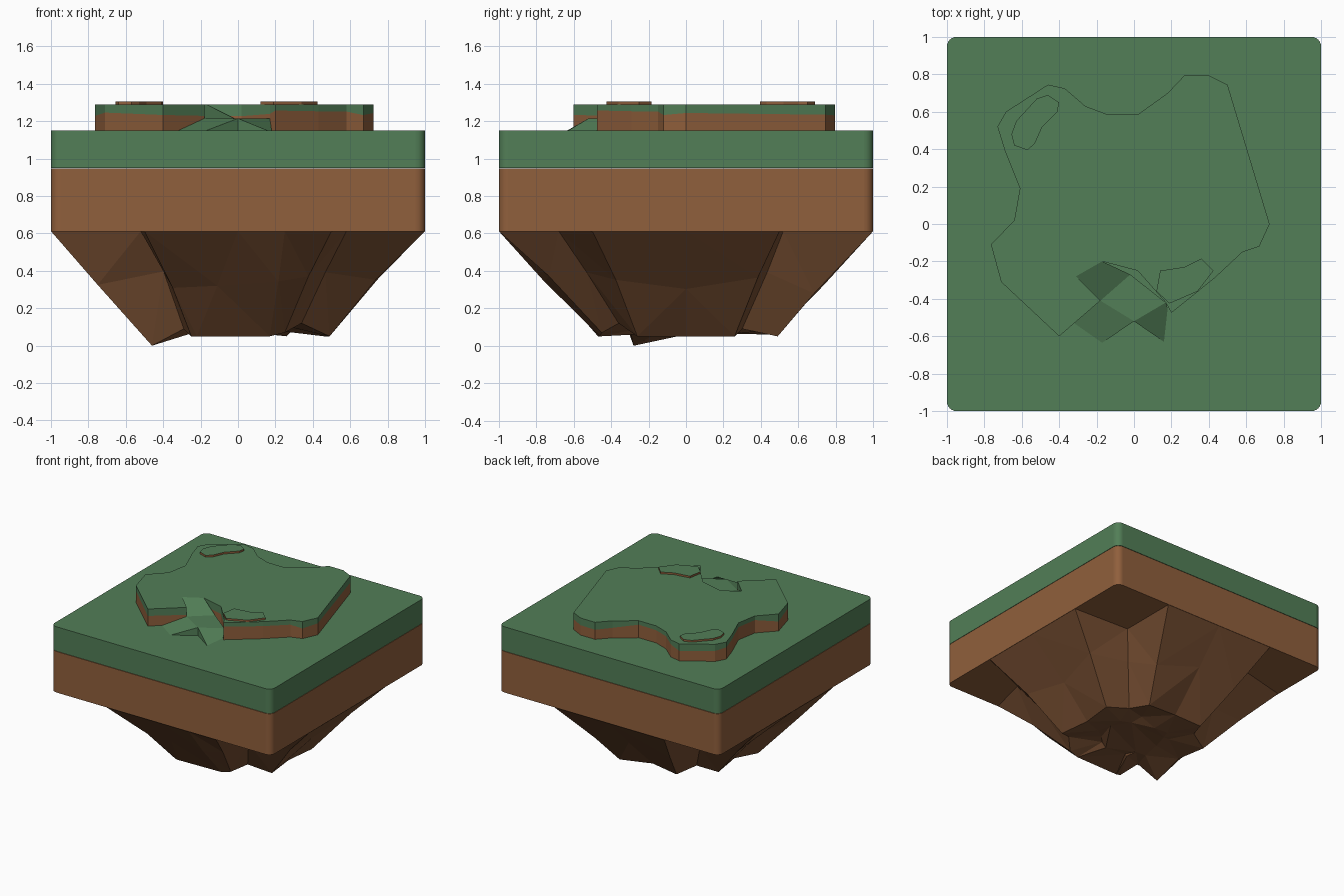
import bpy, bmesh, math, random

if "Cube" in bpy.data.objects:
    bpy.data.objects.remove(bpy.data.objects["Cube"])

random.seed(4)


def material(name, color):
    m = bpy.data.materials.new(name)
    m.diffuse_color = (*color, 1)
    m.use_nodes = True
    m.node_tree.nodes["Principled BSDF"].inputs["Base Color"].default_value = m.diffuse_color
    return m


GRASS = material("grass", (0.085, 0.21, 0.095))
DIRT = material("dirt", (0.28, 0.115, 0.045))
ROCK = material("rock", (0.19, 0.08, 0.033))


def loft(name, rings, mats, bands=None, cap_start=True, cap_end=True, end_mat=0):
    """Join equal-length rings of points into a flat-faced solid."""
    bm = bmesh.new()
    rows = [[bm.verts.new(p) for p in ring] for ring in rings]
    n = len(rows[0])
    for k, (a, b) in enumerate(zip(rows, rows[1:])):
        for i in range(n):
            j = (i + 1) % n
            f = bm.faces.new((a[i], a[j], b[j], b[i]))
            f.material_index = bands[k] if bands else 0
    if cap_start:
        bm.faces.new(rows[0][::-1])
    if cap_end:
        bm.faces.new(rows[-1]).material_index = end_mat
    bmesh.ops.recalc_face_normals(bm, faces=bm.faces)
    return finish(name, bm, mats)


def finish(name, bm, mats):
    me = bpy.data.meshes.new(name)
    bm.to_mesh(me)
    bm.free()
    for m in mats:
        me.materials.append(m)
    ob = bpy.data.objects.new(name, me)
    bpy.context.collection.objects.link(ob)
    return ob


def level(outline, z):
    return [(x, y, z) for x, y in outline]


# Rounded square slabs
r = 0.05
square = []
for q, (sx, sy) in enumerate([(1, 1), (-1, 1), (-1, -1), (1, -1)]):
    for s in range(7):
        a = math.radians(q * 90 + s * 15)
        square.append((sx * (1 - r) + r * math.cos(a), sy * (1 - r) + r * math.sin(a)))
for name, lo, hi, mat in [("grass_slab", 0.95, 1.15, GRASS), ("dirt_slab", 0.61, 0.947, DIRT)]:
    slab = loft(name, [level(square, lo), level(square, hi)], [mat])
    for p in slab.data.polygons:
        p.use_smooth = abs(p.normal.z) < 0.5 and p.area < 0.05

# Raised plateau: dirt below, uneven grass edge above
plateau = [(-0.40, -0.60), (-0.18, -0.41), (-0.31, -0.28), (-0.17, -0.20), (0.02, -0.25),
           (0.17, -0.42), (0.20, -0.475), (0.43, -0.29), (0.58, -0.15), (0.67, -0.12),
           (0.725, 0.0), (0.50, 0.745), (0.40, 0.795), (0.27, 0.795), (0.18, 0.70),
           (0.02, 0.585), (-0.14, 0.585), (-0.26, 0.63), (-0.37, 0.725), (-0.46, 0.745),
           (-0.685, 0.60), (-0.73, 0.52), (-0.69, 0.39), (-0.61, 0.19), (-0.64, 0.02),
           (-0.765, -0.11), (-0.71, -0.31)]
seam = [(x, y, random.uniform(1.225, 1.26)) for x, y in plateau]
loft("plateau", [level(plateau, 1.15), seam, level(plateau, 1.29)],
     [DIRT, GRASS], bands=[0, 1], end_mat=1)

# Thin raised patches on the plateau
back_patch = [(-0.655, 0.48), (-0.64, 0.42), (-0.57, 0.395), (-0.53, 0.43), (-0.49, 0.52),
              (-0.41, 0.60), (-0.40, 0.65), (-0.46, 0.69), (-0.52, 0.67), (-0.63, 0.55)]
front_patch = [(0.12, -0.36), (0.19, -0.425), (0.34, -0.36), (0.425, -0.25), (0.36, -0.185),
               (0.27, -0.23), (0.14, -0.25)]
for name, shape in [("back_patch", back_patch), ("front_patch", front_patch)]:
    loft(name, [level(shape, 1.28), level(shape, 1.305)], [DIRT, GRASS], end_mat=1)

# Path: ramp from plateau to a landing, then two ramps down to the lawn
bm = bmesh.new()
L, F, R, B = [bm.verts.new(p) for p in
              [(-0.18, -0.41, 1.215), (0, -0.52, 1.215), (0.17, -0.42, 1.215), (-0.02, -0.27, 1.215)]]
bm.faces.new((L, F, R, B))
for a, b, pa, pb in [(B, L, (-0.17, -0.20, 1.29), (-0.31, -0.28, 1.29)),
                     (L, F, (-0.32, -0.53, 1.15), (-0.17, -0.635, 1.15)),
                     (F, R, (0.16, -0.63, 1.15), (0.18, -0.45, 1.15))]:
    c, d = bm.verts.new(pa), bm.verts.new(pb)
    bm.faces.new((a, c, d, b))
    # side walls down to the lawn
    for p, q in [(a, c), (b, d)]:
        g = [bm.verts.new((v.co.x, v.co.y, 1.148)) for v in (p, q)]
        bm.faces.new((p, q, g[1], g[0]))
bmesh.ops.recalc_face_normals(bm, faces=bm.faces)
finish("path_ramps", bm, [GRASS])

# Rocky underside: cross-shaped top tapering to a jagged base
top = [(1, 0), (1, 0.5), (0.5, 0.52), (0.5, 1), (0, 1), (-0.5, 1), (-0.6, 0.6), (-1, 0.5),
       (-1, 0), (-1, -0.5), (-0.52, -0.55), (-0.5, -1), (0, -1), (0.25, -1), (0.5, -1),
       (0.58, -0.68), (1, -0.5)]
base = [(0.46, 0, 0.05), (0.49, 0.26, 0.05), (0.3, 0.3, 0.09), (0.26, 0.49, 0.05),
        (-0.02, 0.46, 0.08), (-0.25, 0.48, 0.06), (-0.32, 0.32, 0.09), (-0.47, 0.25, 0.05),
        (-0.44, 0, 0.06), (-0.46, -0.28, 0.0), (-0.29, -0.3, 0.09), (-0.25, -0.46, 0.05),
        (-0.22, -0.47, 0.05), (0.17, -0.46, 0.05), (0.25, -0.45, 0.07),
        (0.34, -0.36, 0.12), (0.49, -0.26, 0.05)]
middle = []
for (x, y), (u, v, w) in zip(top, base):
    t = random.uniform(0.4, 0.62)
    k = random.uniform(0.93, 1.02)
    middle.append(((x + (u - x) * t) * k, (y + (v - y) * t) * k, 0.61 + (w - 0.61) * t))
hollow = [(x * 0.5, y * 0.5, random.uniform(0.06, 0.11)) for x, y, z in base]
rock = loft("rock_underside", [level(top, 0.612), middle, base, hollow], [ROCK])
bm = bmesh.new()
bm.from_mesh(rock.data)
bmesh.ops.triangulate(bm, faces=bm.faces)
bm.to_mesh(rock.data)
bm.free()
